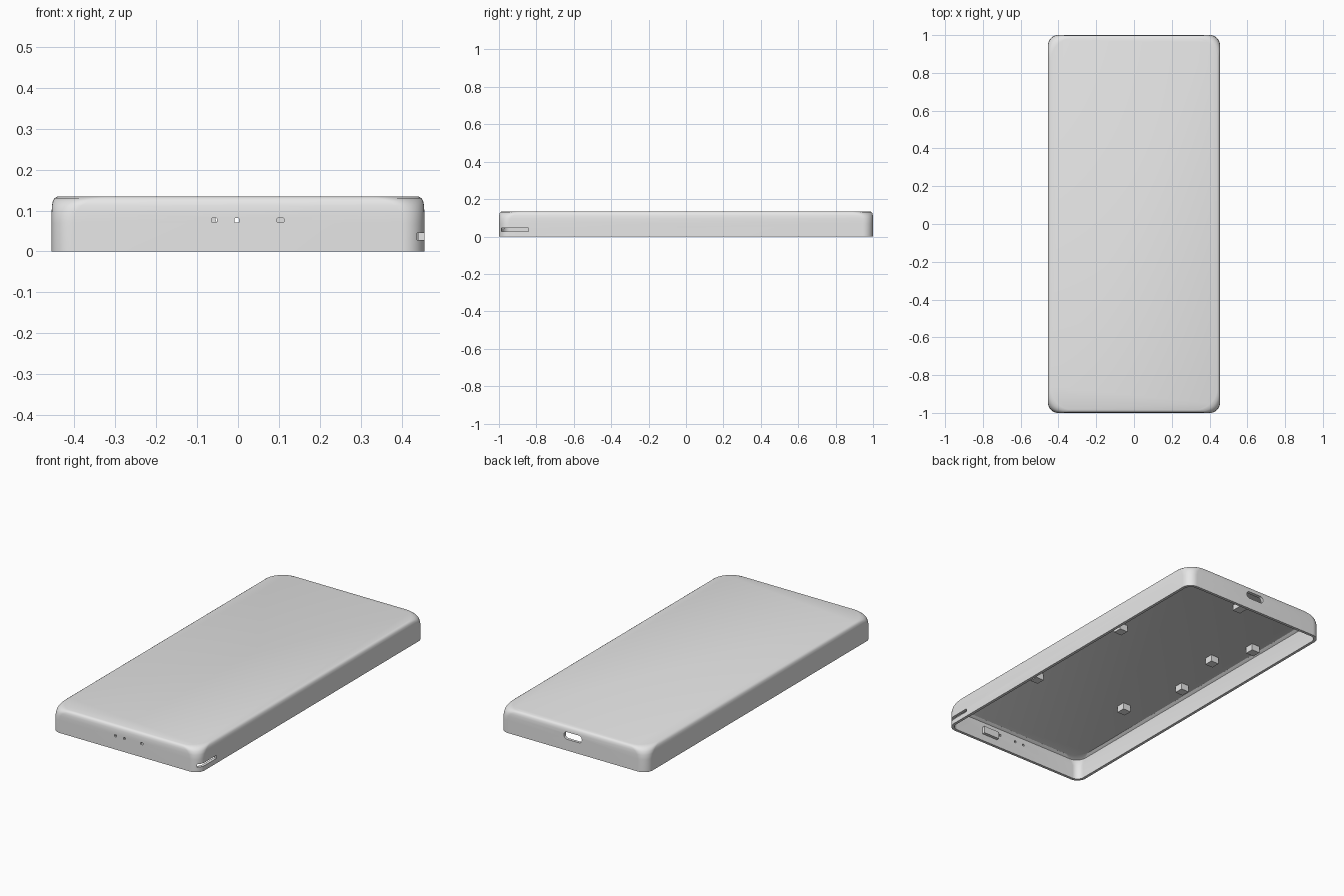
import bpy, bmesh, math

if "Cube" in bpy.data.objects:
    bpy.data.objects.remove(bpy.data.objects["Cube"])

grey = bpy.data.materials.new("light_grey")
grey.diffuse_color = (0.8, 0.8, 0.8, 1)
grey.use_nodes = True
grey.node_tree.nodes["Principled BSDF"].inputs["Base Color"].default_value = grey.diffuse_color

HALF_X, HALF_Y, STEPS = 0.456, 1.0, 10


def make_object(name, bm):
    bmesh.ops.recalc_face_normals(bm, faces=bm.faces)
    mesh = bpy.data.meshes.new(name)
    bm.to_mesh(mesh)
    bm.free()
    mesh.materials.append(grey)
    obj = bpy.data.objects.new(name, mesh)
    bpy.context.collection.objects.link(obj)
    return obj


def rounded_ring(bm, inset, radius, z):
    """Rounded rectangle of vertices at height z."""
    verts = []
    cx, cy = HALF_X - inset - radius, HALF_Y - inset - radius
    for k, (sx, sy) in enumerate(((1, 1), (-1, 1), (-1, -1), (1, -1))):
        for i in range(STEPS + 1):
            a = math.pi / 2 * (k + i / STEPS)
            verts.append(bm.verts.new((sx * cx + radius * math.cos(a),
                                       sy * cy + radius * math.sin(a), z)))
    return verts


def box(name, center, size, bevel=0.0):
    bm = bmesh.new()
    bmesh.ops.create_cube(bm, size=1)
    for v in bm.verts:
        v.co = [c + s * p for c, s, p in zip(center, size, v.co)]
    if bevel:  # round the edges that run front to back
        edges = [e for e in bm.edges
                 if abs(e.verts[0].co.y - e.verts[1].co.y) > size[1] * 0.9]
        bmesh.ops.bevel(bm, geom=edges, offset=bevel, segments=5,
                        affect='EDGES', profile=0.5)
    return make_object(name, bm)


# Hollow cover: outer skin up, over the rim, inner skin down to the ceiling
inner = [(0.034, 0.09, 0.119), (0.020, 0.06, 0.108), (0.016, 0.04, 0.08), (0.016, 0.04, 0.0)]
outer = [(0, 0.055, 0.0), (0, 0.055, 0.07), (0, 0.060, 0.095), (0.001, 0.072, 0.112),
         (0.003, 0.088, 0.123), (0.007, 0.105, 0.130), (0.014, 0.125, 0.134)]
bm = bmesh.new()
rings = [rounded_ring(bm, *r) for r in inner + outer]
n = len(rings[0])
for a, b in zip(rings, rings[1:]):
    for i in range(n):
        j = (i + 1) % n
        bm.faces.new((a[i], a[j], b[j], b[i]))
bm.faces.new(rings[0])
bm.faces.new(rings[-1])
cover = make_object("cover", bm)

# Openings: charging port, indicator holes, corner strap slot
cutters = [box("port_cutter", (0, 1.0, 0.083), (0.11, 0.12, 0.04), 0.017),
           box("slot_cutter", (0.46, -0.914, 0.036), (0.10, 0.144, 0.017))]
for x, w in ((-0.058, 0.014), (-0.003, 0.012), (0.104, 0.017)):
    cutters.append(box("hole_cutter", (x, -1.0, 0.076), (w, 0.1, 0.011), 0.003))
bpy.context.view_layer.objects.active = cover
for cutter in cutters:
    mod = cover.modifiers.new("opening", 'BOOLEAN')
    mod.operation = 'DIFFERENCE'
    mod.solver = 'EXACT'
    mod.object = cutter
    bpy.ops.object.modifier_apply(modifier=mod.name)
    bpy.data.objects.remove(cutter)

bpy.ops.object.select_all(action='DESELECT')
cover.select_set(True)
bpy.ops.object.shade_smooth_by_angle(angle=math.radians(30))

# Small mounting blocks hanging from the ceiling
for x, y in ((0.31, 0.26), (0.32, -0.42), (-0.25, -0.38),
             (-0.35, -0.02), (-0.28, 0.31), (-0.37, 0.54)):
    box("mounting_block", (x, y, 0.102), (0.05, 0.05, 0.04))

# Support under the port and tab on the front wall
box("port_support", (-0.03, 0.86, 0.105), (0.05, 0.10, 0.034))
box("front_tab", (0.175, -0.977, 0.06), (0.10, 0.02, 0.04))
